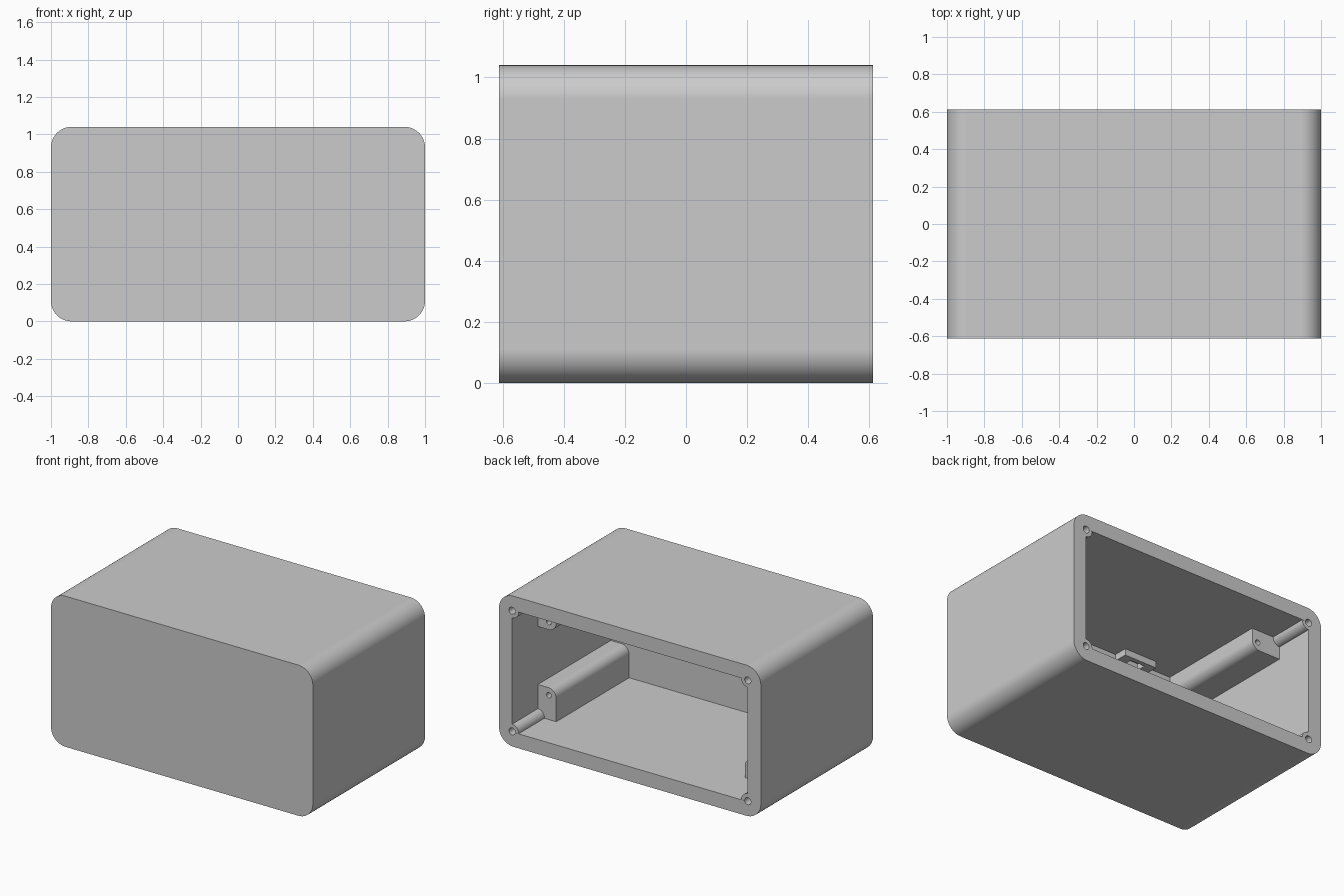
import bpy
import bmesh
from math import cos, sin, pi

if "Cube" in bpy.data.objects:
    bpy.data.objects.remove(bpy.data.objects["Cube"], do_unlink=True)

# Overall sizes
W, D, H = 1.0, 0.612, 1.04          # half width, half depth, height
WALL = 0.1
INX, FLOOR, CEIL = W - WALL, WALL, H - WALL
FRONT_IN = -0.465                   # inside of the front wall
POST_END = 0.33                     # back end of the inner posts

grey = bpy.data.materials.new("plain_grey")
grey.use_nodes = True
grey.diffuse_color = (0.6, 0.6, 0.6, 1)
grey.node_tree.nodes["Principled BSDF"].inputs["Base Color"].default_value = (0.6, 0.6, 0.6, 1)


def outline(x0, x1, z0, z1, radii=(0, 0, 0, 0), steps=12):
    """Rectangle in xz with corner radii: low-left, low-right, top-right, top-left."""
    corners = [(x0, z0, 1, 1), (x1, z0, -1, 1), (x1, z1, -1, -1), (x0, z1, 1, -1)]
    pts = []
    for i, ((x, z, sx, sz), r) in enumerate(zip(corners, radii)):
        if r == 0:
            pts.append((x, z))
            continue
        for k in range(steps + 1):
            a = pi + i * pi / 2 + k / steps * pi / 2
            pts.append((x + sx * r + r * cos(a), z + sz * r + r * sin(a)))
    return pts


def circle(x, z, r, n=32):
    return [(x + r * cos(2 * pi * k / n), z + r * sin(2 * pi * k / n)) for k in range(n)]


def prism(name, pts, y0, y1):
    """Extrude an xz outline along y."""
    bm = bmesh.new()
    face = bm.faces.new([bm.verts.new((x, y0, z)) for x, z in pts])
    new = bmesh.ops.extrude_face_region(bm, geom=[face])["geom"]
    bmesh.ops.translate(bm, vec=(0, y1 - y0, 0),
                        verts=[v for v in new if isinstance(v, bmesh.types.BMVert)])
    bmesh.ops.recalc_face_normals(bm, faces=bm.faces)
    mesh = bpy.data.meshes.new(name)
    bm.to_mesh(mesh)
    bm.free()
    mesh.materials.append(grey)
    ob = bpy.data.objects.new(name, mesh)
    bpy.context.collection.objects.link(ob)
    return ob


def activate(ob):
    bpy.ops.object.select_all(action='DESELECT')
    ob.select_set(True)
    bpy.context.view_layer.objects.active = ob


def cut(ob, cutter):
    """Subtract the cutter from the object, then discard the cutter."""
    mod = ob.modifiers.new("cut", 'BOOLEAN')
    mod.operation, mod.solver, mod.object = 'DIFFERENCE', 'EXACT', cutter
    activate(ob)
    bpy.ops.object.modifier_apply(modifier=mod.name)
    bpy.data.objects.remove(cutter, do_unlink=True)


def finish(ob):
    activate(ob)
    bpy.ops.object.shade_smooth_by_angle(angle=pi / 6)
    mod = ob.modifiers.new("even_shading", 'WEIGHTED_NORMAL')
    mod.keep_sharp = True


# Outer shell, open at the back
shell = prism("shell", outline(-W, W, 0, H, (0.11,) * 4), -D, D)
cut(shell, prism("cavity_cutter", outline(-INX, INX, FLOOR, CEIL), FRONT_IN, D + 0.1))

for sx, side in ((1, "left"), (-1, "right")):
    for top, level in ((False, "lower"), (True, "upper")):
        def flip(z):
            return H - z if top else z

        # Screw boss in the corner of the opening, with its hole
        x, z = sx * INX, flip(0.103)
        hole = circle(x, z, 0.024)
        cut(shell, prism("screw_cutter", hole, 0.3, D + 0.1))
        boss = prism(f"{level}_{side}_boss", circle(x, z, 0.05), POST_END - 0.02, D - 0.001)
        cut(boss, prism("screw_cutter", hole, POST_END + 0.02, D + 0.1))
        finish(boss)

        # Post: upright section on the left, lying section on the right
        w, h = (0.14, 0.22) if sx > 0 else (0.22, 0.14)
        hx, hz = (0.084, 0.168) if sx > 0 else (0.175, 0.084)
        xs = sorted((sx * (INX + 0.03), sx * (INX - w)))
        zs = sorted((flip(FLOOR - 0.03), flip(FLOOR + h)))
        radii = [0, 0, 0, 0]
        radii[{(1, False): 3, (1, True): 0, (-1, False): 2, (-1, True): 1}[sx, top]] = 0.06
        post = prism(f"{level}_{side}_post", outline(*xs, *zs, radii), FRONT_IN - 0.03, POST_END)
        cut(post, prism("post_cutter", circle(sx * (INX - hx), flip(FLOOR + hz), 0.018),
                        0.05, POST_END + 0.1))
        finish(post)

# Slotted bracket in the front inner corner, above and below
for name, zs in (("upper_bracket", (CEIL - 0.045, CEIL + 0.02)),
                 ("lower_bracket", (FLOOR - 0.02, FLOOR + 0.045))):
    bracket = prism(name, outline(-0.49, -0.24, *zs), FRONT_IN - 0.02, -0.37)
    cut(bracket, prism("slot_cutter", outline(-0.42, -0.31, 0, H), FRONT_IN - 0.1, -0.4))
    finish(bracket)

finish(shell)
